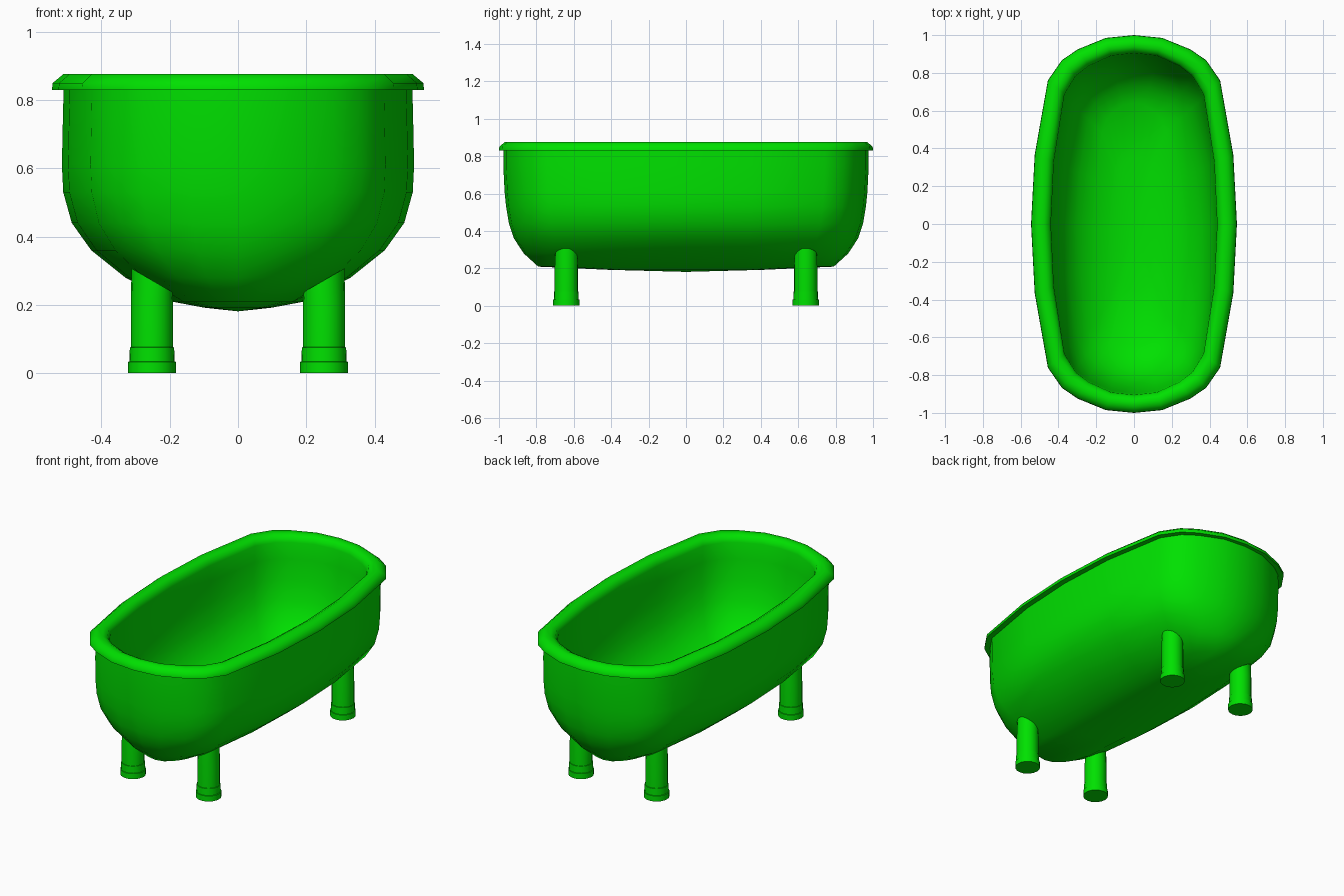
import bpy, bmesh, math

if "Cube" in bpy.data.objects:
    bpy.data.objects.remove(bpy.data.objects["Cube"])

green = bpy.data.materials.new("green")
green.diffuse_color = (0.0, 0.75, 0.0, 1)
green.use_nodes = True
green.node_tree.nodes["Principled BSDF"].inputs["Base Color"].default_value = green.diffuse_color

# Quarter plan outline, normalised to half width / half length
QUARTER = [(1, 0), (0.965, 0.365), (0.837, 0.76), (0.70, 0.868),
           (0.545, 0.925), (0.275, 0.985), (0, 1)]
half = QUARTER + [(-x, y) for x, y in reversed(QUARTER[:-1])]
OUTLINE = half + [(x, -y) for x, y in reversed(half[1:-1])]


def finish(name, bm, angle):
    bmesh.ops.recalc_face_normals(bm, faces=bm.faces[:])
    me = bpy.data.meshes.new(name)
    bm.to_mesh(me)
    bm.free()
    me.materials.append(green)
    ob = bpy.data.objects.new(name, me)
    bpy.context.collection.objects.link(ob)
    bpy.ops.object.select_all(action='DESELECT')
    ob.select_set(True)
    bpy.context.view_layer.objects.active = ob
    bpy.ops.object.shade_smooth_by_angle(angle=math.radians(angle))
    return ob


def bridge(bm, a, b):
    n = len(a)
    for i in range(n):
        bm.faces.new((a[i], a[(i + 1) % n], b[(i + 1) % n], b[i]))


def loft(bm, sections):
    """Sections are (half width, half length, z)."""
    rings = [[bm.verts.new((x * hx, y * hy, z)) for x, y in OUTLINE]
             for hx, hy, z in sections]
    for a, b in zip(rings, rings[1:]):
        bridge(bm, a, b)
    return rings


def cap(bm, ring, z):
    c = bm.verts.new((0, 0, z))
    for i in range(len(ring)):
        bm.faces.new((c, ring[i], ring[(i + 1) % len(ring)]))


# Tub in one skin: outer wall from the base up, over the rim, down the inside
outer = [(0.10, 0.41, 0.192), (0.19, 0.79, 0.209), (0.33, 0.868, 0.28),
         (0.43, 0.92, 0.36), (0.487, 0.947, 0.44), (0.512, 0.962, 0.53),
         (0.516, 0.970, 0.61), (0.513, 0.977, 0.75), (0.511, 0.977, 0.83)]
rim = [(0.545, 1.0, 0.83), (0.543, 0.998, 0.85), (0.512, 0.968, 0.876),
       (0.475, 0.938, 0.876), (0.450, 0.915, 0.863)]
inner = [(0.440, 0.905, 0.835), (0.438, 0.895, 0.74), (0.428, 0.875, 0.62),
         (0.405, 0.845, 0.51), (0.360, 0.80, 0.415), (0.295, 0.735, 0.345),
         (0.205, 0.64, 0.29), (0.10, 0.35, 0.26)]
bm = bmesh.new()
rings = loft(bm, outer + rim + inner)
cap(bm, rings[0], 0.181)
cap(bm, rings[-1], 0.25)
finish("tub", bm, 60)

# Legs: turned posts whose slanted tops tuck into the shell
PROFILE = [(0.070, 0), (0.070, 0.033), (0.066, 0.034), (0.065, 0.075),
           (0.062, 0.076), (0.062, 0.205)]
SIDES = 20


def leg(name, sx, sy):
    bm = bmesh.new()
    rings = []
    for r, z in PROFILE + [(0.060, None)]:
        ring = []
        for i in range(SIDES):
            a = 2 * math.pi * i / SIDES
            x, y = r * math.cos(a), r * math.sin(a)
            top = 0.272 + 0.58 * x
            ring.append(bm.verts.new((sx * (0.252 + x), sy * (0.64 + y),
                                      top if z is None else z)))
        rings.append(ring)
    for a, b in zip(rings, rings[1:]):
        bridge(bm, a, b)
    bm.faces.new(rings[0])
    bm.faces.new(rings[-1])
    finish(name, bm, 35)


for sx, side in ((-1, "left"), (1, "right")):
    for sy, end in ((-1, "front"), (1, "back")):
        leg(f"{end}_{side}_leg", sx, sy)
